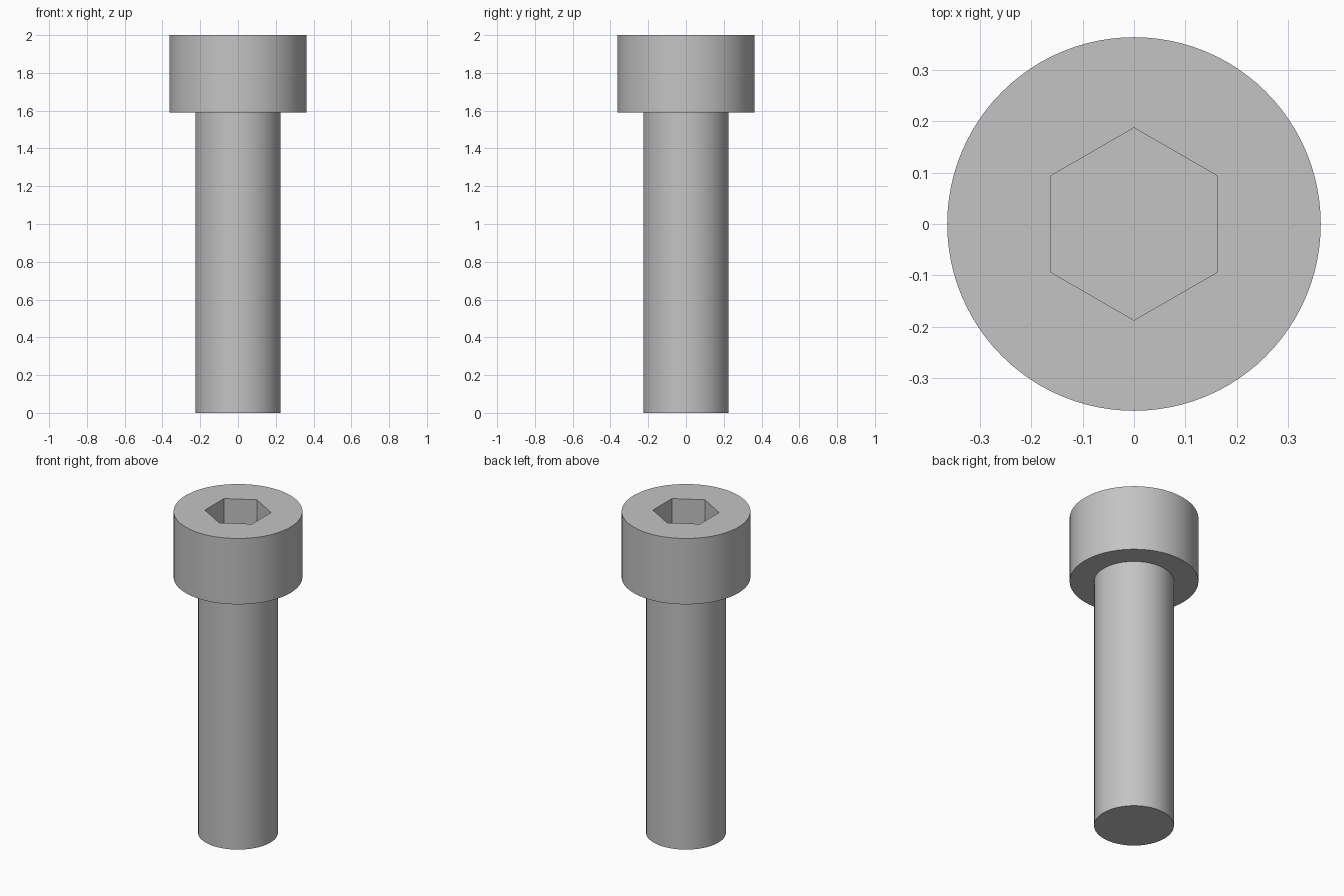
import bpy, bmesh
from math import cos, sin, pi, radians

cube = bpy.data.objects.get("Cube")
if cube:
    bpy.data.objects.remove(cube, do_unlink=True)

SEGMENTS = 96
SHANK_R, HEAD_R, SOCKET_R = 0.225, 0.363, 0.187
HEAD_Z, TOP_Z, SOCKET_DEPTH = 1.59, 2.0, 0.2

steel = bpy.data.materials.new("grey steel")
steel.use_nodes = True
color = (0.55, 0.55, 0.55, 1)
steel.diffuse_color = color
steel.node_tree.nodes["Principled BSDF"].inputs["Base Color"].default_value = color


def ring(bm, radius, z, sides):
    angles = [pi / 2 + 2 * pi * i / sides for i in range(sides)]
    return [bm.verts.new((radius * cos(a), radius * sin(a), z)) for a in angles]


def bridge(bm, lower, upper):
    n = len(lower)
    for i in range(n):
        j = (i + 1) % n
        bm.faces.new((lower[i], lower[j], upper[j], upper[i]))


bm = bmesh.new()

# Shank, shoulder and head as one turned surface
profile = [(SHANK_R, 0), (SHANK_R, HEAD_Z), (HEAD_R, HEAD_Z), (HEAD_R, TOP_Z)]
rings = [ring(bm, r, z, SEGMENTS) for r, z in profile]
for lower, upper in zip(rings, rings[1:]):
    bridge(bm, lower, upper)
bm.faces.new(rings[0][::-1])

# Hexagonal socket sunk into the head
rim = ring(bm, SOCKET_R, TOP_Z, 6)
floor = ring(bm, SOCKET_R, TOP_Z - SOCKET_DEPTH, 6)
bridge(bm, rim, floor)
bm.faces.new(floor)

# Flat top: one sector per socket side, each reaching the outer rim
step = SEGMENTS // 6
for s in range(6):
    arc = [rings[-1][(s * step + i) % SEGMENTS] for i in range(step + 1)]
    bm.faces.new(arc + [rim[(s + 1) % 6], rim[s]])

bmesh.ops.recalc_face_normals(bm, faces=bm.faces)
mesh = bpy.data.meshes.new("socket_head_bolt")
bm.to_mesh(mesh)
bm.free()
mesh.materials.append(steel)

bolt = bpy.data.objects.new("socket_head_bolt", mesh)
bpy.context.collection.objects.link(bolt)
bpy.context.view_layer.objects.active = bolt
bolt.select_set(True)
bpy.ops.object.shade_smooth_by_angle(angle=radians(30))
